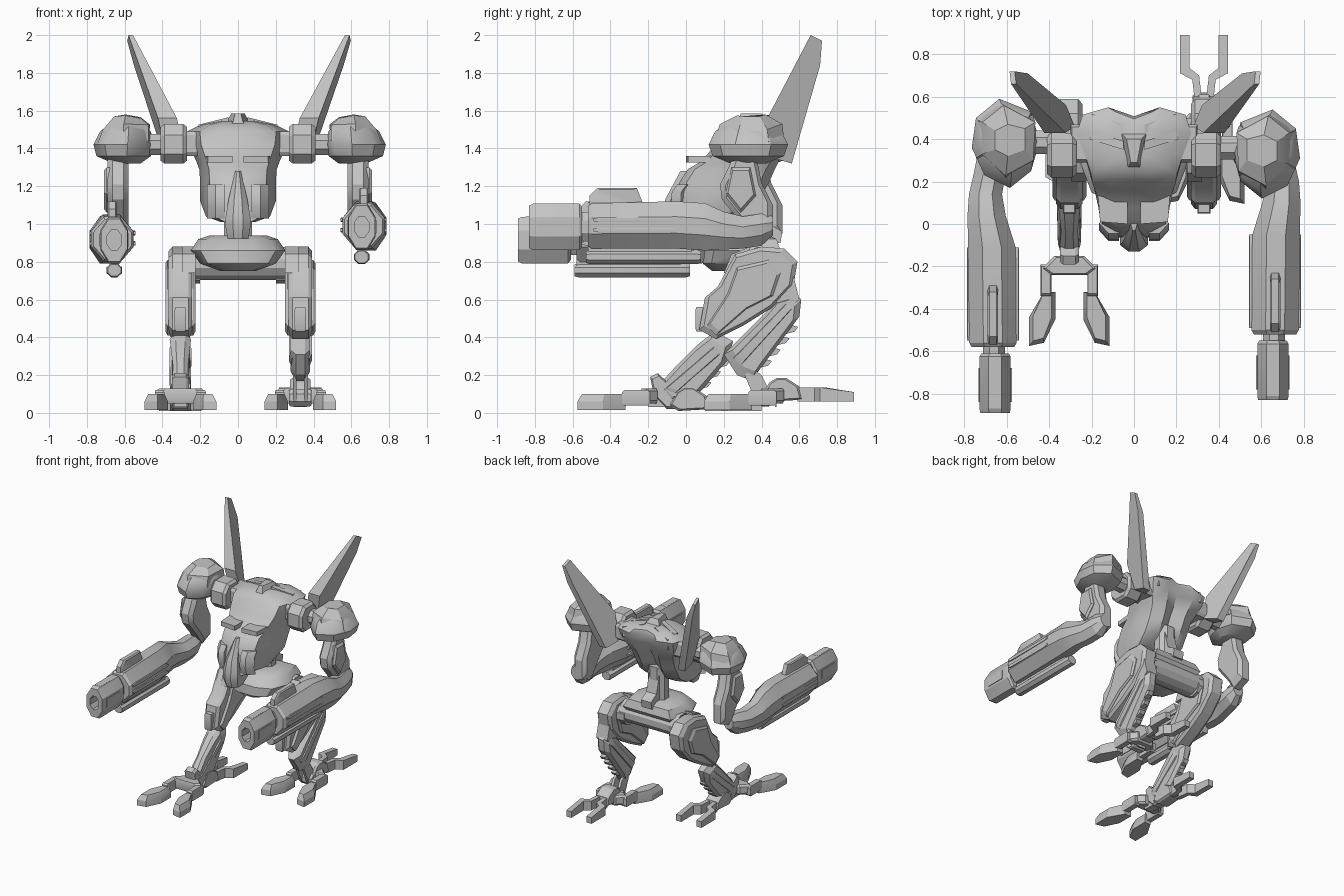
import bpy, bmesh, math
from mathutils import Vector

grey = bpy.data.materials.new("light_grey")
grey.diffuse_color = (0.55, 0.55, 0.55, 1)


def loft(name, rings, smooth=25):
    """Skin a list of equal-length point rings and cap both ends."""
    bm = bmesh.new()
    vs = [[bm.verts.new(p) for p in r] for r in rings]
    n = len(rings[0])
    for a, b in zip(vs, vs[1:]):
        for i in range(n):
            bm.faces.new((a[i], a[(i + 1) % n], b[(i + 1) % n], b[i]))
    bm.faces.new(vs[0])
    bm.faces.new(vs[-1])
    bmesh.ops.recalc_face_normals(bm, faces=bm.faces)
    me = bpy.data.meshes.new(name)
    bm.to_mesh(me)
    bm.free()
    me.materials.append(grey)
    me.shade_smooth()
    me.set_sharp_from_angle(angle=math.radians(smooth))
    ob = bpy.data.objects.new(name, me)
    bpy.context.collection.objects.link(ob)
    return ob


def prism(name, pts, axis, a, b, ch=0.0, end=0.85):
    """Extrude a 2D outline along x, y or z, with optional chamfered ends."""
    c = sum((Vector(p) for p in pts), Vector((0, 0))) / len(pts)
    if a > b:
        a, b = b, a
    steps = [(a, 1), (b, 1)]
    if ch:
        steps = [(a, end), (a + ch, 1), (b - ch, 1), (b, end)]
    rings = []
    for d, s in steps:
        ring = []
        for p in pts:
            u, v = c + (Vector(p) - c) * s
            ring.append({'x': (d, u, v), 'y': (u, d, v), 'z': (u, v, d)}[axis])
        rings.append(ring)
    return loft(name, rings)


def box(name, x, y, z, ch=0.0):
    return prism(name, [(x[0], y[0]), (x[1], y[0]), (x[1], y[1]), (x[0], y[1])],
                 'z', z[0], z[1], ch)


def ngon(cx, cy, rx, ry, n=8):
    return [(cx + rx * math.cos((i + .5) * 2 * math.pi / n),
             cy + ry * math.sin((i + .5) * 2 * math.pi / n)) for i in range(n)]


# torso
half = [(0, .02), (.4, .02), (.75, .10), (.85, .35), (1, .65), (.9, .90), (.45, 1), (0, .88)]
outline = half + [(-x, t) for x, t in half[-2:0:-1]]
loft("torso", [[(w * x, f + (b - f) * t, z) for x, t in outline] for z, w, f, b in [
    (1.01, .09, -.08, .10), (1.04, .17, -.07, .24), (1.12, .20, -.07, .38),
    (1.22, .20, -.045, .44), (1.29, .205, 0, .47), (1.33, .22, .07, .49), (1.42, .26, .15, .53),
    (1.49, .27, .20, .55), (1.525, .20, .24, .53), (1.545, .10, .30, .47)]], 40)
# snout ridge
loft("snout", [[(-w, b, z), (-w, f + .03, z), (-w * .4, f, z),
                (w * .4, f, z), (w, f + .03, z), (w, b, z)] for z, w, f, b in [
    (.92, .055, -.11, -.02), (.98, .065, -.13, .04), (1.04, .065, -.13, .06),
    (1.13, .05, -.11, .05), (1.28, .015, -.03, .08)]])
# crest, spine and waist
loft("top_crest", [[(-.04, .25, 1.49), (.04, .25, 1.49), (.09, .46, 1.49), (-.09, .46, 1.49)],
                   [(-.015, .29, 1.585), (.015, .29, 1.585), (.035, .40, 1.585), (-.035, .40, 1.585)]])
prism("waist_post", ngon(0, .35, .08, .07), 'z', .86, 1.2)
prism("lower_spine", [(.36, .88), (.50, .9), (.51, .96), (.44, 1.0), (.40, 1.15), (.36, 1.15)],
      'x', -.045, .045)
# pelvis
loft("pelvis", [[(w * x, f + (b - f) * t, z) for x, t in [
    (-.35, 0), (.35, 0), (.8, .12), (1, .45), (.85, 1), (-.85, 1), (-1, .45), (-.8, .12)]]
    for z, w, f, b in [(.75, .09, .14, .42), (.79, .20, .09, .46), (.86, .25, .10, .5),
                       (.92, .21, .16, .48), (.94, .15, .22, .44)]], 35)
prism("hip_axle", ngon(.40, .79, .10, .09, 12), 'x', -.25, .25)

FORE = [(-.52, .665, .99, .10, .105), (-.50, .665, .99, .112, .12), (-.05, .67, .995, .112, .125),
        (.10, .695, .985, .09, .125), (.20, .70, .965, .078, .10), (.30, .68, .955, .075, .085),
        (.40, .665, .97, .07, .085), (.46, .655, .99, .045, .05)]
PAD = [(.50, .48), (.65, .54), (.76, .45), (.78, .31), (.72, .18), (.60, .12), (.50, .20), (.46, .34)]
THIGH = [(.26, .84), (.40, .88), (.52, .87), (.59, .80), (.57, .68), (.46, .56), (.30, .46),
         (.16, .39), (.07, .44), (.10, .61), (.17, .67)]
PLATE = [(.27, .77), (.44, .81), (.50, .74), (.46, .62), (.32, .55), (.16, .41), (.11, .46), (.22, .63)]
FRONT_TOE = [(.066, -.32), (.12, -.32), (.19, -.44), (.19, -.575), (.12, -.56), (.066, -.45)]
BACK_TOE = [(.112, .89), (.068, .89), (.068, .735), (.023, .70), (.01, .59), (.045, .59),
            (.055, .68), (.112, .71)]

for s in (-1, 1):
    side = "left_" if s < 0 else "right_"
    dy, dz = (-.06, -.07) if s < 0 else (0, 0)   # pose offset of the forearm
    py, px = (.05, .015) if s < 0 else (0, .003)  # pose offset of the shoulder

    # brow, cheek, back vents and collar
    prism(side + "brow", [(s * .03, 0), (s * .16, .01), (s * .17, .14), (s * .03, .14)], 'z', 1.325, 1.36)
    loft(side + "cheek", [[(s * x, y, z) for x, y in [(.07, f), (.12, f), (.165, f + .05), (.07, .06)]]
                          for z, f in [(1.03, -.06), (1.09, -.08), (1.17, -.075), (1.21, -.045)]], 40)
    for k in range(2):
        y = .35 + k * .08
        loft(side + "back_vent", [[(s * .05, y, z), (s * .21, y + .05, z - .04),
                                   (s * .20, y + .09, z - .04), (s * .05, y + .04, z)]
                                  for z in (1.47, 1.565 - k * .015)])
    box(side + "collar", (s * .2, s * .30), (.29, .47), (1.36, 1.49), .02)

    # shoulder joint
    prism(side + "shoulder_block", [(.22, 1.37), (.27, 1.32), (.38, 1.32), (.43, 1.37), (.43, 1.47),
                                    (.38, 1.53), (.27, 1.53), (.22, 1.47)], 'x', s * .27, s * .41, .02)
    prism(side + "shoulder_rod", ngon(.36 + py / 2, 1.42, .06, .06), 'x', s * .38, s * .55)
    # shoulder pad: faceted dome with a sloping roof plate
    cx, cy = .625, .33
    loft(side + "shoulder_pad", [[(px + s * (cx + ox + (x - cx) * k), cy + py + (y - cy) * k, z)
         for x, y in PAD] for z, k, ox in [(1.32, .45, -.02), (1.36, .90, 0), (1.42, 1, 0),
                                           (1.49, .84, -.01), (1.54, .5, -.02)]], 35)
    loft(side + "pad_roof", [[(px + s * x, y + py, z) for x, y, z in r] for r in [
        [(.49, .46, 1.44), (.49, .23, 1.44), (.62, .15, 1.44), (.76, .26, 1.42), (.76, .44, 1.42), (.64, .52, 1.44)],
        [(.48, .43, 1.525), (.49, .25, 1.525), (.62, .18, 1.53), (.73, .28, 1.50), (.73, .43, 1.50),
         (.63, .51, 1.53)],
        [(.53, .40, 1.565), (.53, .30, 1.56), (.61, .27, 1.575), (.67, .30, 1.57), (.67, .39, 1.57),
         (.61, .42, 1.58)]]])

    # wing blade
    ring = []
    for x, y, z, t in [(.573, .66, 2.0, .012), (.58, .72, 1.97, .012), (.53, .71, 1.84, .025),
                       (.35, .56, 1.32, .03), (.33, .46, 1.35, .05), (.375, .43, 1.56, .05)]:
        o = .008 * (z - 1.32)
        ring.append([(s * (x - t) + o, y, z), (s * (x + t) + o, y, z)])
    loft(side + "wing", [[r[0] for r in ring], [r[1] for r in ring]])

    # upper arm
    prism(side + "upper_arm", [(y + py, z) for y, z in [
        (.27, 1.42), (.36, 1.42), (.40, 1.22), (.46, 1.10), (.46, .95), (.36, .91), (.28, 1.02),
        (.19, 1.13), (.18, 1.21), (.23, 1.31)]], 'x', s * .58, s * .69, .025, .8)
    prism(side + "upper_arm_plate", [(.24 + py, 1.30), (.34 + py, 1.30), (.37 + py, 1.15),
                                     (.29 + py, 1.06), (.21 + py, 1.16)], 'x', s * .66, s * .71, .015)

    # forearm cannon
    loft(side + "forearm", [[(s * (x + w * u), y + dy, z + dz + h * v) for u, v in [
        (1, .35), (.4, 1), (-.4, 1), (-1, .35), (-1, -.35), (-.4, -1), (.4, -1), (1, -.35)]]
        for y, x, z, w, h in FORE])
    for k in (-1, 1):
        x = s * .665 + k * .11
        for oz in (-.015, .04):
            box(side + "forearm_rail", (x - .012, x + .012), (-.49 + dy, -.05 + dy),
                (.97 + dz + oz, .995 + dz + oz), .005)
    prism(side + "sight_box", [(-.51 + dy, 1.09 + dz), (-.51 + dy, 1.15 + dz), (-.47 + dy, 1.19 + dz),
                               (-.26 + dy, 1.19 + dz), (-.22 + dy, 1.09 + dz)], 'x', s * .64, s * .69, .008)
    prism(side + "lower_tube", ngon(s * .655, .825 + dz, .044, .04), 'y', -.53 + dy, .08 + dy, .02)
    box(side + "tube_mount", (s * .63, s * .68), (-.52 + dy, .03 + dy), (.84 + dz, .9 + dz))
    prism(side + "barrel_neck", ngon(s * .66, .985 + dz, .055, .085), 'y', -.58 + dy, -.5 + dy)
    # hollow muzzle: outer shell folding into the bore
    loft(side + "muzzle", [[(x, y + dy, z) for x, z in ngon(s * .655, .985 + dz, rx, rz)]
         for y, rx, rz in [(-.55, .07, .115), (-.565, .08, .133), (-.81, .08, .133), (-.83, .075, .122),
                           (-.83, .042, .058), (-.66, .042, .058)]])
    for k in (-1, 1):
        x = s * .655 + k * .075
        box(side + "muzzle_panel", (x - .004, x + .004), (-.78 + dy, -.62 + dy), (.95 + dz, 1.02 + dz))
    box(side + "muzzle_top_panel", (s * .63, s * .68), (-.79 + dy, -.65 + dy), (1.1 + dz, 1.109 + dz))

    # thigh
    X = -.305 if s < 0 else .33
    prism(side + "thigh", THIGH, 'x', X - .062, X + .062, .02, .9)
    prism(side + "thigh_plate", PLATE, 'x', X - .08, X + .08, .012, .9)
    prism(side + "hip_disc", ngon(.42, .77, .085, .085, 10), 'x', s * .2, X)
    prism(side + "hip_guard", [(.20, .74), (.24, .84), (.34, .88), (.34, .82), (.27, .74)],
          'x', X - s * .01, X - s * .08)
    box(side + "knee_pin", (X - .03, X + .03), (.05, .12), (.43, .56), .015)

    # shin
    if s < 0:
        shin = [(.15, .43), (.25, .38), (.22, .28), (.10, .14), (.02, .05), (-.10, .05), (-.17, .12), (-.05, .25),
                (.06, .36)]
        rib, teeth = [(.16, .36), (.19, .32), (-.06, .10), (-.12, .12)], [(.20, .27), (.05, .10)]
    else:
        shin = [(.50, .62), (.57, .64), (.61, .60), (.60, .51), (.39, .23), (.35, .17),
                (.27, .20), (.20, .31), (.43, .54)]
        rib, teeth = [(.54, .59), (.57, .56), (.29, .25), (.25, .29)], [(.56, .45), (.42, .27)]
        prism("right_knee_link", [(.47, .72), (.57, .72), (.60, .60), (.54, .55), (.46, .60)], 'x', X - .05, X + .05)
    bars = [prism(side + "shin", shin, 'x', X - .055, X + .055, .03, .8),
            prism(side + "shin_rib", rib, 'x', X - .064, X + .064, .012)]
    for ob in bars:   # waist the shin towards the ankle
        for v in ob.data.vertices:
            q = min(1, abs(v.co.z - .22) / .18)
            v.co.x = X + (v.co.x - X) * (.65 + .4 * q if s < 0 else .95)
    for i in range(4):
        a = Vector(teeth[0]).lerp(Vector(teeth[1]), i / 3)
        prism(side + "shin_tooth", [(a.x - .06, a.y + .03), (a.x + .035, a.y + .005), (a.x + .015, a.y - .02),
                                    (a.x - .06, a.y - .04)], 'x', X - .02, X + .02)

    # ankle
    fy, by, bz = (0, -.49, -.03) if s < 0 else (.67, 0, .02)
    if s < 0:
        prism("left_ankle", [(-.17, .09), (-.19, .19), (-.15, .21), (-.05, .12), (-.02, .02), (-.10, .02)],
              'x', X - .045, X + .045, .015)
    else:
        for k in (-1, 1):
            prism("right_ankle_rod", [(.31, .2), (.35, .24), (.40, .2), (.45, .1), (.42, .05), (.37, .06)],
                  'x', X + k * .02, X + k * .04)
        prism("right_ankle_hub", ngon(.42, .08, .05, .05), 'x', X - .06, X + .06, .01)
    # foot
    prism(side + "foot_bridge", [(X - .13, fy - .21), (X - .07, fy - .15), (X + .07, fy - .15), (X + .13, fy - .21),
                                 (X + .09, fy - .24), (X - .09, fy - .24)], 'z', .05, .13, .015)
    prism(side + "heel", [(by + .40, .07 + bz), (by + .44, .14 + bz), (by + .48, .165 + bz), (by + .53, .165 + bz),
                          (by + .60, .12 + bz), (by + .62, .05 + bz), (by + .45, .04 + bz)],
          'x', X - .055, X + .055, .015)
    box(side + "foot_bar", (X - .035, X + .035), (fy - .2, by + .48), (.03, .085))
    for k in (-1, 1):
        box(side + "toe_link", sorted((X + k * .085, X + k * .135)), (fy - .34, fy - .19), (.04, .12), .012)
        # toes: flat soles, tops drawn in and dropping towards the tips
        loft(side + "toe", [[(X + k * x, y + fy, .015) for x, y in FRONT_TOE],
                            [(X + k * x, y + fy, .06) for x, y in FRONT_TOE],
                            [(X + k * (.125 + (x - .125) * .7), y * .88 + fy - .045, .10)
                             for x, y in FRONT_TOE]])
        loft(side + "back_toe", [[(X + k * x, y + by, .04 + bz) for x, y in BACK_TOE],
                                 [(X + k * x, y + by, bz + (.09 if y > .8 else .115)) for x, y in BACK_TOE]])
